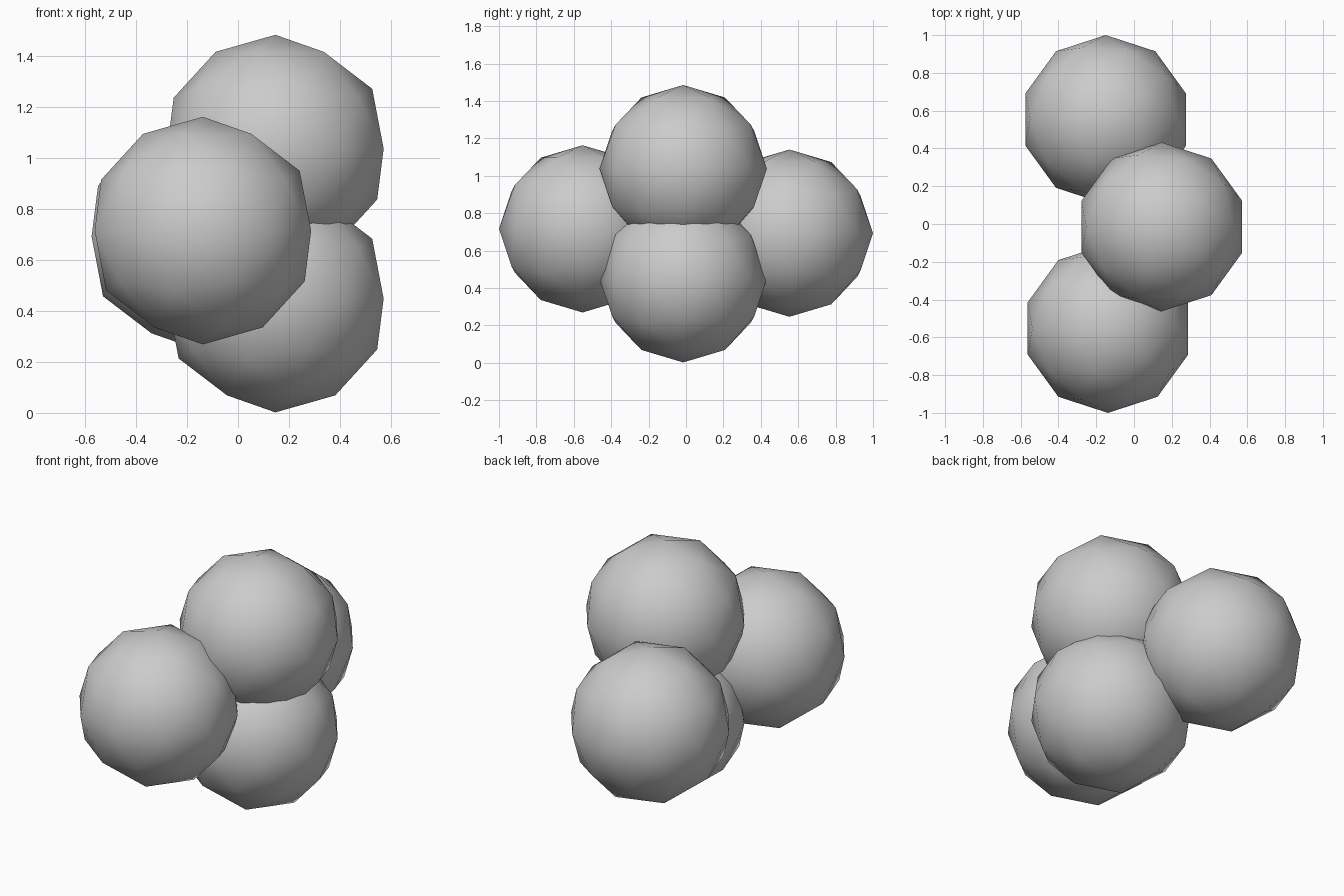
import bpy
import math

if "Cube" in bpy.data.objects:
    bpy.data.objects.remove(bpy.data.objects["Cube"])

RADIUS = 0.447


def ball(name, centre):
    # low-poly icosphere, turned so an upper corner points to -x
    bpy.ops.mesh.primitive_ico_sphere_add(
        subdivisions=2, radius=RADIUS, location=centre,
        rotation=(0, 0, math.pi))
    obj = bpy.context.object
    obj.name = name
    bpy.ops.object.shade_smooth()
    return obj


# cluster of four overlapping balls
ball("front_ball", (-0.138, -0.553, 0.716))
ball("back_ball", (-0.150, 0.553, 0.693))
ball("upper_ball", (0.147, -0.015, 1.038))
ball("lower_ball", (0.147, -0.015, 0.449))
